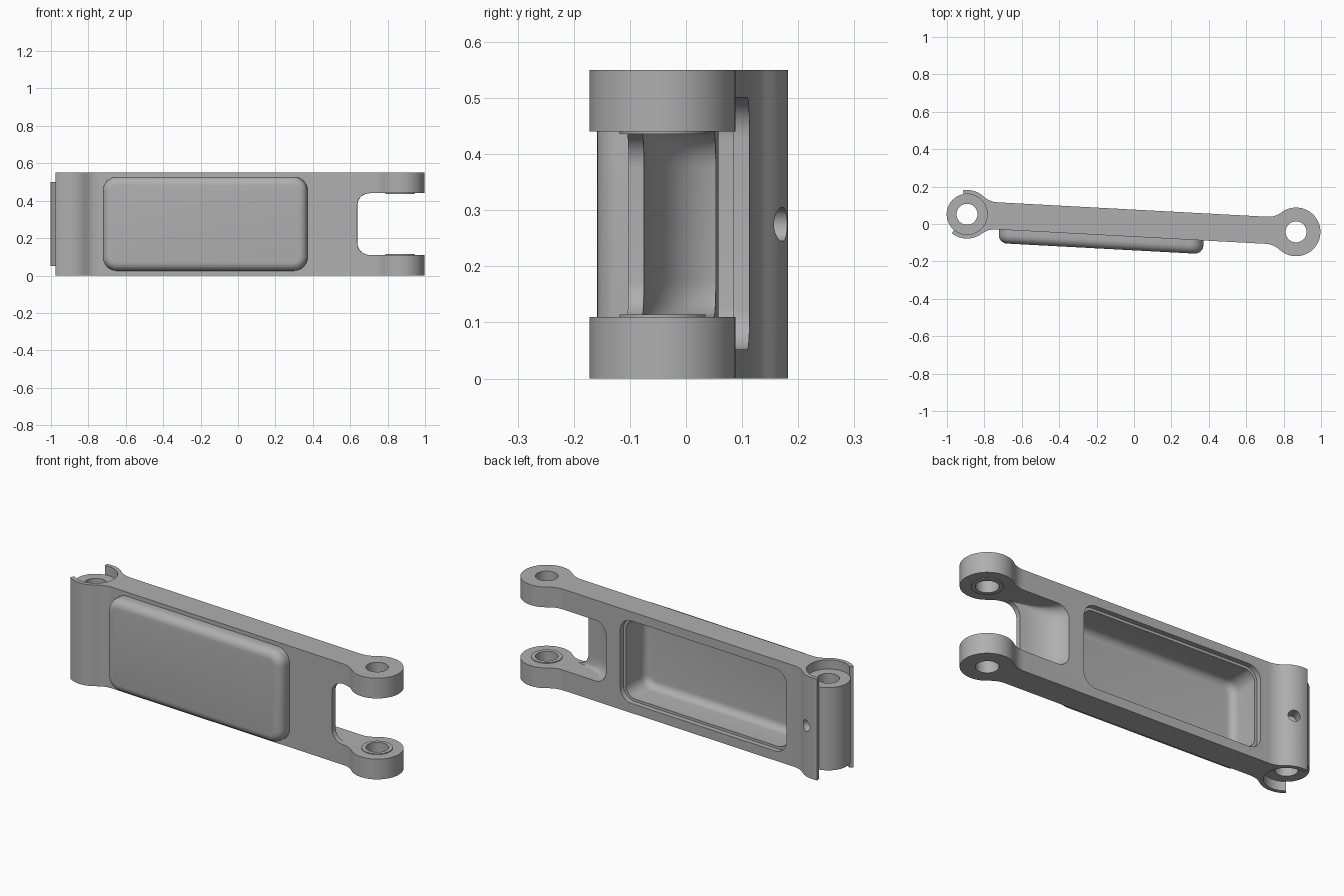
import bpy, bmesh
from math import sin, cos, pi, radians, sqrt, atan2
from mathutils import Matrix, Vector

cube = bpy.data.objects.get("Cube")
if cube:
    bpy.data.objects.remove(cube, do_unlink=True)

HEIGHT = 0.55
HALF = 0.881        # half the distance between pivots
BOSS = 0.13         # outer radius of both eyes
BORE = 0.056
BARREL = 0.108
WEB = 0.0725        # half thickness of the arm
FILLET = 0.12

metal = bpy.data.materials.new("grey metal")
metal.use_nodes = True
GREY = (0.43, 0.43, 0.43, 1)
metal.diffuse_color = GREY
metal.node_tree.nodes["Principled BSDF"].inputs["Base Color"].default_value = GREY


def make(name, bm):
    bmesh.ops.recalc_face_normals(bm, faces=bm.faces)
    mesh = bpy.data.meshes.new(name)
    bm.to_mesh(mesh)
    bm.free()
    mesh.materials.append(metal)
    ob = bpy.data.objects.new(name, mesh)
    bpy.context.collection.objects.link(ob)
    return ob


def arc(cx, cy, r, a0, a1, n):
    return [(cx + r * cos(a0 + (a1 - a0) * i / n),
             cy + r * sin(a0 + (a1 - a0) * i / n)) for i in range(n + 1)]


def loft(pts, layers):
    """Stack a flat outline at several heights, each shifted along x."""
    bm = bmesh.new()
    rings = [[bm.verts.new((x + (dx if x < 1 else 0), y, z)) for x, y in pts]
             for z, dx in layers]
    n = len(pts)
    for a, b in zip(rings, rings[1:]):
        for i in range(n):
            j = (i + 1) % n
            bm.faces.new((a[i], a[j], b[j], b[i]))
    bm.faces.new(rings[0][::-1])
    bm.faces.new(rings[-1])
    return bm


def cylinder(name, x, r, z0, z1, n=64):
    pts = arc(x, 0, r, 0, 2 * pi, n)[:-1]
    return make(name, loft(pts, [(z0, 0), (z1, 0)]))


def rounded_block(name, x0, x1, y0, y1, z0, z1, corner, rim):
    """Block with round corners seen from the front and a rounded front rim."""
    bm = bmesh.new()
    bmesh.ops.create_cube(bm, size=1)
    bmesh.ops.scale(bm, vec=(x1 - x0, y1 - y0, z1 - z0), verts=bm.verts)
    bmesh.ops.translate(bm, vec=((x0 + x1) / 2, (y0 + y1) / 2, (z0 + z1) / 2), verts=bm.verts)
    along = [e for e in bm.edges if abs(e.verts[0].co.y - e.verts[1].co.y) > 0.01]
    bmesh.ops.bevel(bm, geom=along, offset=corner, segments=8, profile=0.5, affect='EDGES')
    if rim:
        front = [e for e in bm.edges if all(v.co.y < y0 + 1e-4 for v in e.verts)]
        bmesh.ops.bevel(bm, geom=front, offset=rim, segments=6, profile=0.5, affect='EDGES')
    return make(name, bm)


def boolean(ob, tool, op='DIFFERENCE', keep=False):
    mod = ob.modifiers.new("cut", 'BOOLEAN')
    mod.operation = op
    mod.solver = 'EXACT'
    mod.object = tool
    graph = bpy.context.evaluated_depsgraph_get()
    mesh = bpy.data.meshes.new_from_object(ob.evaluated_get(graph))
    ob.modifiers.clear()
    ob.data = mesh
    if not keep:
        bpy.data.objects.remove(tool, do_unlink=True)


# Arm outline: two round eyes blended into a straight web
rise = WEB + FILLET
run = sqrt((BOSS + FILLET) ** 2 - rise ** 2)
meet = atan2(rise, -run)
upper = (arc(HALF, 0, BOSS, 0, meet, 24)
         + arc(HALF - run, rise, FILLET, meet - pi, -pi / 2, 8)[1:]
         + arc(run - HALF, rise, FILLET, -pi / 2, -meet, 8)
         + arc(-HALF, 0, BOSS, pi - meet, pi, 24)[1:])
outline = upper + [(x, -y) for x, y in upper[-2:0:-1]]
bm = loft(outline, [(0, 0), (HEIGHT, 0)])
ends = [e for e in bm.edges if abs(e.verts[0].co.z - e.verts[1].co.z) < 0.01
        and all(v.co.x > -0.83 for v in e.verts)]
bmesh.ops.bevel(bm, geom=ends, offset=0.012, segments=1, affect='EDGES')
arm = make("arm", bm)

# Bulged front panel and the hollow behind it
boolean(arm, rounded_block("bulge", -0.705, 0.39, -0.145, 0, 0.025, 0.528, 0.075, 0.045), 'UNION')
boolean(arm, rounded_block("pocket_cut", -0.661, 0.351, -0.12, 0.3, 0.066, 0.487, 0.06, 0.04))
boolean(arm, rounded_block("pocket_rim_cut", -0.675, 0.365, 0.045, 0.3, 0.052, 0.501, 0.07, 0))

# Fork slot with a scooped root and rounded corners
p0, p1, p2 = Vector((0.45, 0.085)), Vector((0.48, -0.035)), Vector((0.655, -0.045))
scoop = [(0.44, 0.25)]
for i in range(11):
    t = i / 10
    p = p0 * (1 - t) ** 2 + p1 * 2 * t * (1 - t) + p2 * t * t
    scoop.append((p.x, p.y))
scoop += [(0.655, -0.25), (1.2, -0.25), (1.2, 0.25)]
SLOT_LOW, SLOT_HIGH, ROUND = 0.11, 0.44, 0.065
layers = []
for i in range(9):
    a = pi / 2 * i / 8
    layers.append((SLOT_LOW + ROUND * (1 - cos(a)), ROUND * (1 - sin(a))))
layers += [(SLOT_LOW + SLOT_HIGH - z, dx) for z, dx in layers[::-1]]
boolean(arm, make("slot_cut", loft(scoop, layers)))

# Thin raised washers inside the fork, then the fork bore
for name, z0, z1 in (("lower", 0.1, 0.114), ("upper", 0.436, 0.45)):
    boolean(arm, cylinder(name, HALF, 0.077, z0, z1), 'UNION')
boolean(arm, cylinder("fork_bore", HALF, BORE, -0.1, 0.7))

# Curved horns at the other end, open on the outer side
boolean(arm, cylinder("seat_cut", -HALF, BARREL, -0.1, 0.7))
wedge = [(-HALF, 0)] + arc(-HALF, 0, 0.3, radians(103), radians(234), 4)
boolean(arm, make("horn_gap", loft(wedge, [(-0.1, 0), (0.7, 0)])))

# Barrel held between the horns
barrel = cylinder("pivot_barrel", -HALF, BARREL + 0.001, 0.05, 0.5)
boolean(barrel, cylinder("barrel_bore", -HALF, BORE, -0.1, 0.7))

# Small cross hole through the back horn into the barrel
pin = cylinder("pin_cut", 0, 0.03, 0.07, 0.3, 32)
pin.data.transform(Matrix.Translation((-HALF, 0, HEIGHT / 2))
                   @ Matrix.Rotation(radians(-20), 4, 'Z')
                   @ Matrix.Rotation(radians(-90), 4, 'X'))
boolean(barrel, pin, keep=True)
boolean(arm, pin)

# Tilt into place and shade
place = Matrix.Translation((-0.013, 0.005, 0)) @ Matrix.Rotation(radians(-3.06), 4, 'Z')
for ob in (arm, barrel):
    ob.data.transform(place)
    bpy.ops.object.select_all(action='DESELECT')
    ob.select_set(True)
    bpy.context.view_layer.objects.active = ob
    bpy.ops.object.shade_smooth_by_angle(angle=radians(30))
